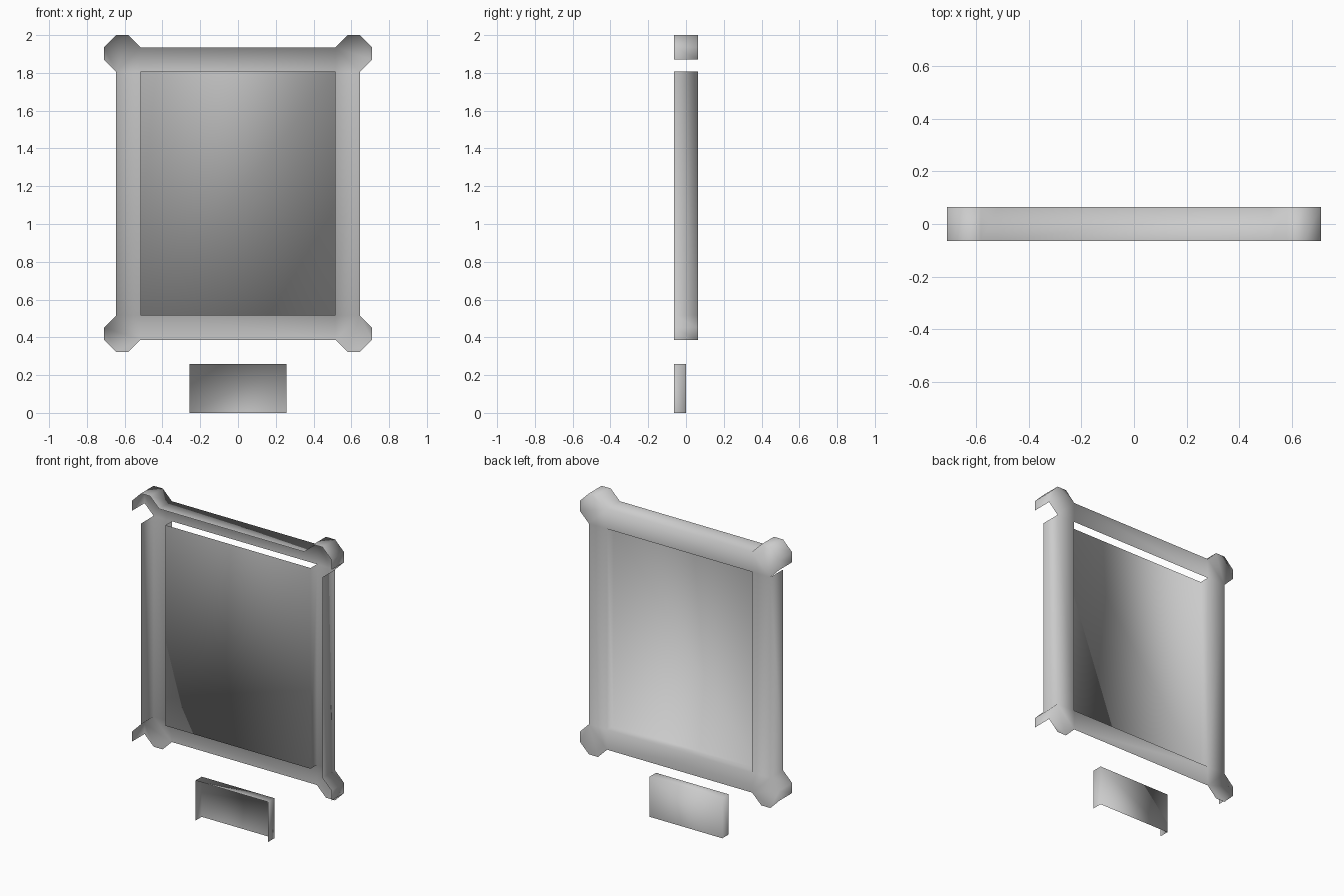
import bpy, bmesh

if "Cube" in bpy.data.objects:
    bpy.data.objects.remove(bpy.data.objects["Cube"])

U = 2 / 31  # modelling unit: the model is 31 units tall


def add_face(bm, pts, y):
    """Flat face in the xz plane that looks towards +y."""
    f = bm.faces.new([bm.verts.new((x, y, z)) for x, z in pts])
    f.normal_update()
    if f.normal.y < 0:
        f.normal_flip()


def add_walls(bm, depth_of):
    """Walls from the open rim towards the front; undersides stay open."""
    bmesh.ops.remove_doubles(bm, verts=bm.verts, dist=0.001)
    for e in [e for e in bm.edges if e.is_boundary]:
        loop = e.link_loops[0]
        a, b = loop.vert.co.copy(), loop.link_loop_next.vert.co.copy()
        d = depth_of(a, b)
        quad = [b, a, (a.x, a.y - d, a.z), (b.x, b.y - d, b.z)]
        f = bm.faces.new([bm.verts.new(p) for p in quad])
        f.normal_update()
        if f.normal.z < -0.1:
            bm.faces.remove(f)
    bmesh.ops.remove_doubles(bm, verts=bm.verts, dist=0.001)
    loose = [v for v in bm.verts if not v.link_faces]
    bmesh.ops.delete(bm, geom=loose, context='VERTS')


def finish(bm, name):
    bmesh.ops.scale(bm, vec=(U, U, U), verts=bm.verts)
    bmesh.ops.delete(bm, geom=[e for e in bm.edges if not e.link_faces], context='EDGES')
    mesh = bpy.data.meshes.new(name)
    bm.to_mesh(mesh)
    bm.free()
    mesh.shade_smooth()
    bpy.context.collection.objects.link(bpy.data.objects.new(name, mesh))


def rect(x0, x1, z0, z1):
    return [(x0, z0), (x1, z0), (x1, z1), (x0, z1)]


# Frame: rails, stiles and four clipped corner knobs (mirrored about z = 18)
bm = bmesh.new()
knob = [(8, 10), (8, 12), (9, 13), (10, 13), (11, 12), (11, 11), (10, 10)]
for s in (-1, 1):
    add_face(bm, rect(-8, 8, 18 + s * 10, 18 + s * 12), 1)
    add_face(bm, rect(s * 8, s * 10, 8, 28), 1)
    for t in (-1, 1):
        add_face(bm, [(s * x, 18 + t * z) for x, z in knob], 1)


def frame_depth(a, b):
    inner = all(abs(p.x) < 8.1 and abs(p.z - 18) < 10.1 for p in (a, b))
    return 1 if inner else 2


add_walls(bm, frame_depth)

# Recessed picture panel, joined to the inner walls
add_face(bm, rect(-8, 8, 8, 28), 0)
bmesh.ops.remove_doubles(bm, verts=bm.verts, dist=0.001)
finish(bm, "picture_frame")

# Small plaque below the frame
bm = bmesh.new()
add_face(bm, rect(-4, 4, 0, 4), 0)
add_walls(bm, lambda a, b: 1)
finish(bm, "plaque")
